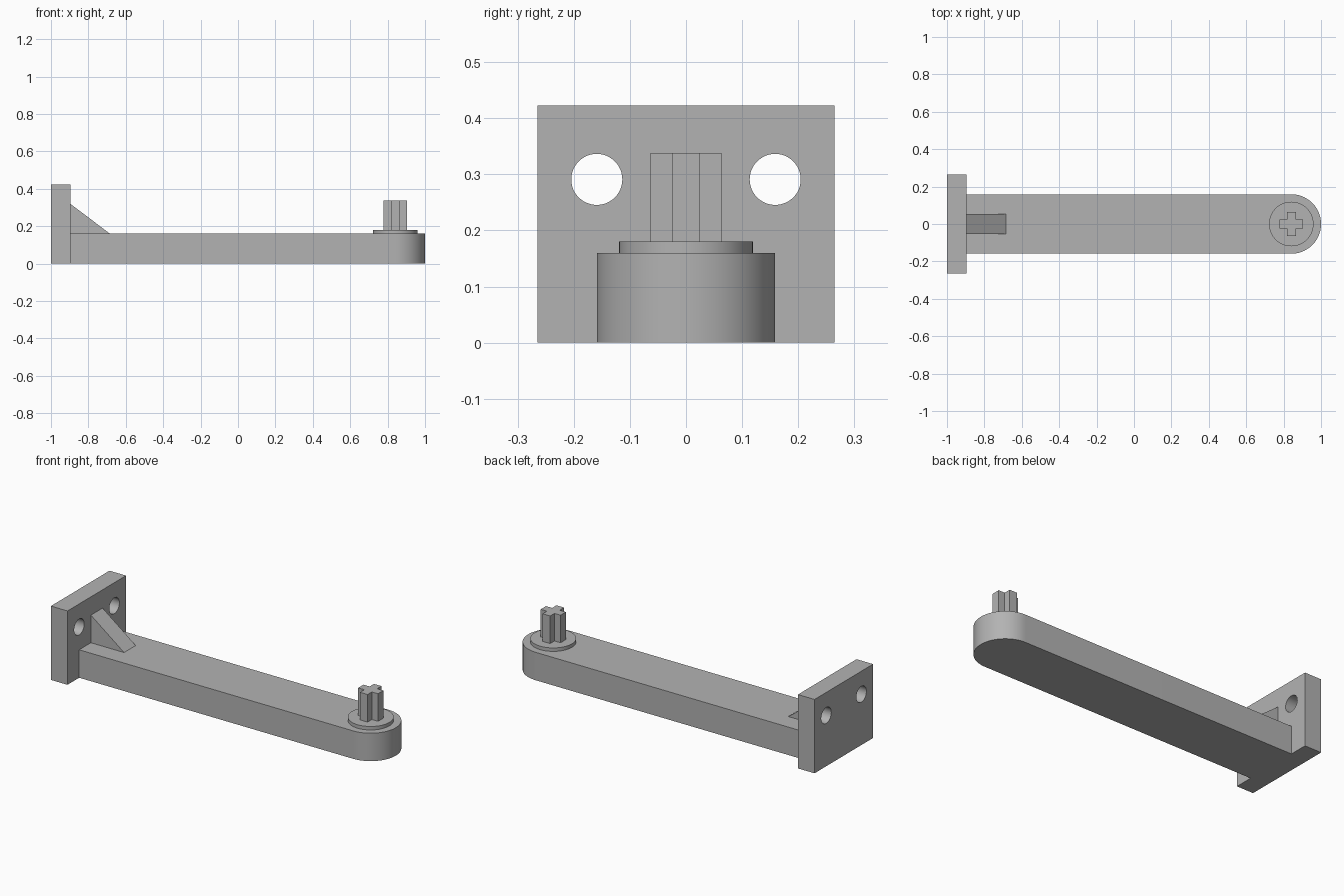
import bpy, bmesh
from math import sin, cos, pi
from mathutils import Vector

cube = bpy.data.objects.get("Cube")
if cube:
    bpy.data.objects.remove(cube, do_unlink=True)

grey = bpy.data.materials.new("plain grey")
grey.use_nodes = True
grey.diffuse_color = (0.45, 0.45, 0.45, 1)
grey.node_tree.nodes["Principled BSDF"].inputs["Base Color"].default_value = grey.diffuse_color

PLATE_X = -0.895      # inner face of the mounting plate
PEG_X = 0.841         # axis of the rounded end and peg
ARM_W, ARM_H = 0.159, 0.16


def prism(name, outline, depth, smooth=False):
    """Extrude a closed 3D outline along the depth vector."""
    bm = bmesh.new()
    face = bm.faces.new([bm.verts.new(p) for p in outline])
    ext = bmesh.ops.extrude_face_region(bm, geom=[face])
    moved = [v for v in ext["geom"] if isinstance(v, bmesh.types.BMVert)]
    bmesh.ops.translate(bm, verts=moved, vec=Vector(depth))
    bmesh.ops.recalc_face_normals(bm, faces=bm.faces)
    mesh = bpy.data.meshes.new(name)
    bm.to_mesh(mesh)
    bm.free()
    mesh.materials.append(grey)
    obj = bpy.data.objects.new(name, mesh)
    bpy.context.collection.objects.link(obj)
    if smooth:
        shade(obj)
    return obj


def shade(obj):
    bpy.ops.object.select_all(action="DESELECT")
    obj.select_set(True)
    bpy.context.view_layer.objects.active = obj
    bpy.ops.object.shade_smooth_by_angle()


def arc(radius, start, end, steps):
    angles = [start + (end - start) * i / steps for i in range(steps + 1)]
    return [(radius * cos(a), radius * sin(a)) for a in angles]


# Mounting plate with two bolt holes
w, h = 0.265, 0.423
plate = prism("mounting_plate", [(-1, -w, 0), (-1, w, 0), (-1, w, h), (-1, -w, h)],
              (PLATE_X + 1, 0, 0))
for side in (-1, 1):
    ring = arc(0.0455, 0, 2 * pi, 48)[:-1]
    cutter = prism("hole_cutter", [(-1.1, side * ARM_W + a, 0.291 + b) for a, b in ring],
                   (0.3, 0, 0))
    cutter.hide_render = True
    bpy.context.view_layer.objects.active = plate
    cut = plate.modifiers.new("bolt_hole", "BOOLEAN")
    cut.operation, cut.solver, cut.object = "DIFFERENCE", "EXACT", cutter
    bpy.ops.object.modifier_apply(modifier=cut.name)
    bpy.data.objects.remove(cutter, do_unlink=True)
shade(plate)

# Long arm with a rounded end
end = [(PEG_X + a, b, 0) for a, b in arc(ARM_W, -pi / 2, pi / 2, 40)]
prism("arm", [(PLATE_X, -ARM_W, 0)] + end + [(PLATE_X, ARM_W, 0)], (0, 0, ARM_H), True)

# Triangular brace between plate and arm
prism("brace", [(PLATE_X, -0.053, ARM_H), (-0.685, -0.053, ARM_H), (PLATE_X, -0.053, 0.318)],
      (0, 0.106, 0))

# Round collar under the peg
prism("peg_collar", [(PEG_X + a, b, ARM_H) for a, b in arc(0.119, 0, 2 * pi, 64)[:-1]],
      (0, 0, 0.02), True)

# Cross-shaped peg: one quarter of the outline turned four times
t, r = 0.024, 0.063
cross = []
for k in range(4):
    c, s = ((1, 0), (0, 1), (-1, 0), (0, -1))[k]
    cross += [(PEG_X + x * c - y * s, x * s + y * c, 0.18) for x, y in ((r, -t), (r, t), (t, t))]
prism("cross_peg", cross, (0, 0, 0.158))
